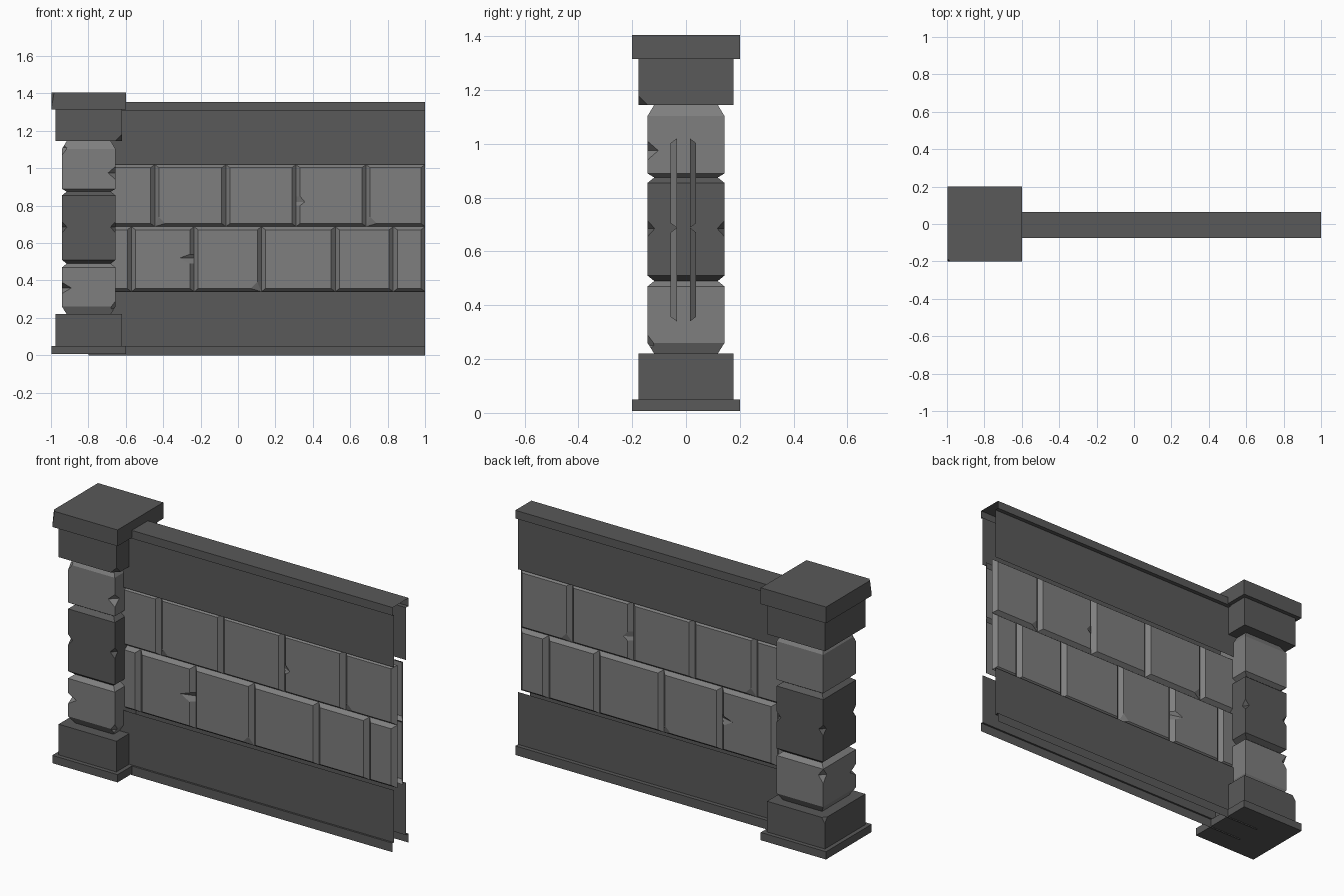
import bpy, bmesh
from mathutils import Vector

if "Cube" in bpy.data.objects:
    bpy.data.objects.remove(bpy.data.objects["Cube"])

PX = -0.798  # pillar axis


def mat(name, v):
    m = bpy.data.materials.new(name)
    m.diffuse_color = (v, v, v, 1)
    m.use_nodes = True
    m.node_tree.nodes["Principled BSDF"].inputs["Base Color"].default_value = m.diffuse_color
    return m


LIGHT, DARK = mat("light_stone", 0.21), mat("dark_stone", 0.1)


def make(name, verts, faces, material):
    me = bpy.data.meshes.new(name)
    me.from_pydata(verts, [], faces)
    me.materials.append(material)
    ob = bpy.data.objects.new(name, me)
    bpy.context.collection.objects.link(ob)
    return ob


def chip(ob, chips):
    """Cut octahedral nicks (x, y, z, radius, height) out of a solid."""
    v, f = [], []
    for x, y, z, r, h in chips:
        n, c = len(v), Vector((x, y, z))
        v += [c + Vector(d) for d in ((r, 0, 0), (0, r, 0), (-r, 0, 0), (0, -r, 0), (0, 0, h), (0, 0, -h))]
        for i in range(4):
            j = (i + 1) % 4
            f += [(n + i, n + j, n + 4), (n + j, n + i, n + 5)]
    cut = make("chip_cutter", v, f, ob.data.materials[0])
    cut.hide_render = True
    m = ob.modifiers.new("chips", "BOOLEAN")
    m.operation, m.solver, m.object = "DIFFERENCE", "EXACT", cut
    bpy.context.view_layer.objects.active = ob
    bpy.ops.object.modifier_apply(modifier=m.name)
    bpy.data.objects.remove(cut)


def stack(name, rings, material, chips=()):
    """Square solid from (half_x, half_y, z) rings around the pillar axis."""
    v = [(PX + sx * a, sy * b, z) for a, b, z in rings
         for sx, sy in ((-1, -1), (1, -1), (1, 1), (-1, 1))]
    f = [(3, 2, 1, 0)]
    for k in range(0, len(v) - 4, 4):
        f += [(k + i, k + (i + 1) % 4, k + 4 + (i + 1) % 4, k + 4 + i) for i in range(4)]
    n = len(v) - 4
    f.append((n, n + 1, n + 2, n + 3))
    ob = make(name, v, f, material)
    if chips:
        chip(ob, chips)
    return ob


def block(name, z0, z1, b0, b1, material, chips):
    w, i = 0.143, 0.118
    stack(name, [(i, i, z0), (w, w, z0 + b0), (w, w, z1 - b1), (i, i, z1)], material, chips)


# Pillar: plinth, base, three worn blocks, collar, cap
L, R, F, B = PX - 0.143, PX + 0.143, -0.143, 0.143
stack("pillar_plinth", [(0.2, 0.2, 0.007), (0.2, 0.2, 0.05)], DARK)
stack("pillar_base", [(0.177, 0.177, 0.05), (0.177, 0.177, 0.22)], DARK,
      [(PX - 0.177, 0.177, 0.22, 0.02, 0.03)])
block("pillar_block_lower", 0.22, 0.49, 0.04, 0.02, LIGHT,
      [(L, F, 0.36, 0.05, 0.03), (R, F, 0.25, 0.03, 0.04), (L, B, 0.43, 0.03, 0.04)])
block("pillar_block_middle", 0.49, 0.875, 0.02, 0.02, DARK,
      [(x, y, 0.685, 0.027, 0.03) for x in (L, R) for y in (F, B)])
block("pillar_block_upper", 0.875, 1.145, 0.015, 0.042, LIGHT,
      [(R, F, 0.975, 0.04, 0.035), (L, F, 1.11, 0.03, 0.04)])
stack("pillar_collar", [(0.177, 0.177, 1.145), (0.177, 0.177, 1.315)], DARK,
      [(PX + 0.177, -0.177, 1.145, 0.035, 0.035)])
stack("pillar_cap", [(0.2, 0.2, 1.315), (0.2, 0.2, 1.405)], DARK,
      [(PX - 0.2, -0.2, 1.405, 0.015, 0.085)])


# Wall panels: thin open shells swept along x
def sweep(name, prof, x0=-0.8, x1=1.0):
    v = [(x, y, z) for y, z in prof for x in (x0, x1)]
    f = [(2 * i, 2 * i + 1, 2 * i + 3, 2 * i + 2) for i in range(len(prof) - 1)]
    make(name, v, f, DARK)


sweep("wall_base_front", [(-0.075, 0), (-0.075, 0.05), (-0.065, 0.05), (-0.065, 0.34)])
sweep("wall_base_back", [(0.042, 0.34), (0.042, 0.05), (0.065, 0.05), (0.065, 0)])
sweep("wall_coping", [(-0.065, 1.02), (-0.065, 1.31), (-0.075, 1.31), (-0.075, 1.355),
                      (0.065, 1.355), (0.065, 1.31), (0.042, 1.31), (0.042, 1.02)])


# Wall bricks: bevelled faces, optionally nicked on a side or with a broken corner
def brick(x0, x1, z0, z1, nick):
    bx, bz = 0.022, 0.017
    corners = [(x0, z0, 1, 1), (x1, z0, -1, 1), (x1, z1, -1, -1), (x0, z1, 1, -1)]
    base, top = [], []
    for k, (x, z, sx, sz) in enumerate(corners):
        tx, tz = x + sx * bx, z + sz * bz
        if nick == ("corner", k):
            pts = [((x, z), (tx, tz + sz * 0.035)), ((x, z), (tx + sx * 0.035, tz))]
            if k == 1:
                pts.reverse()
        else:
            pts = [((x, z), (tx, tz))]
        for b, t in pts:
            base.append(b)
            top.append(t)
        if nick and nick[0] == k:  # nick in the upright side after this corner
            s = -1 if k == 1 else 1
            zc, d = nick[1:]
            up = 1 if k == 1 else -1
            for dz, dd in ((-0.03, 0), (0, d), (0.02, 0)):
                base.append((x, zc + up * dz))
                top.append((tx + s * dd, zc + up * dz))
    return base, top


def bricks(name, y_face, y_base, flip):
    v, f = [], []
    for z0, z1, grooves, nicks in ROWS:
        for i in range(len(grooves) - 1):
            base, top = brick(grooves[i], grooves[i + 1], z0, z1, nicks.get(i))
            n, c = len(v), len(base)
            v += [(x, y_base, z) for x, z in base] + [(x, y_face, z) for x, z in top]
            new = [tuple(range(n + c, n + 2 * c))]
            for a in range(c):
                b = (a + 1) % c
                if base[a] == base[b]:
                    new.append((n + a, n + c + b, n + c + a))
                else:
                    new.append((n + a, n + b, n + c + b, n + c + a))
            f += [q[::-1] for q in new] if flip else new
    make(name, v, f, LIGHT)


ROWS = [
    (0.688, 1.02, [-0.8, -0.445, -0.065, 0.31, 0.685, 1.0],
     {1: ("corner", 0), 3: (3, 0.82, 0.025), 4: ("corner", 0)}),
    (0.34, 0.688, [-0.8, -0.57, -0.235, 0.125, 0.52, 0.83, 1.0],
     {1: (1, 0.52, 0.055), 2: ("corner", 1)}),
]
bricks("wall_bricks_front", -0.057, -0.034, False)
bricks("wall_bricks_back", 0.037, 0.015, True)
